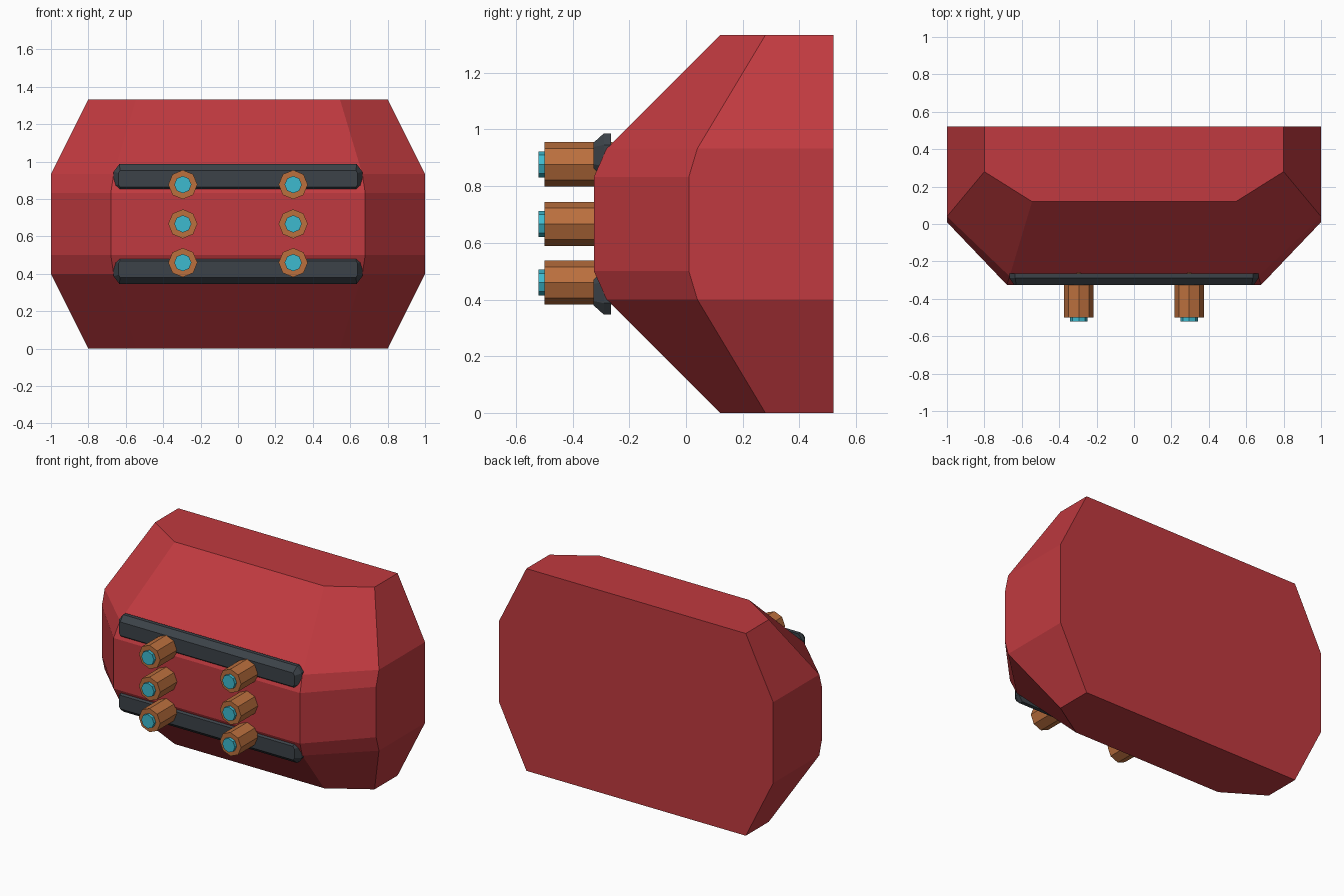
import bpy, math

cube = bpy.data.objects.get("Cube")
if cube:
    bpy.data.objects.remove(cube)


def material(name, rgb):
    mat = bpy.data.materials.new(name)
    mat.use_nodes = True
    mat.diffuse_color = (*rgb, 1)
    mat.node_tree.nodes["Principled BSDF"].inputs["Base Color"].default_value = (*rgb, 1)
    return mat


RED = material("red shell", (0.53, 0.042, 0.05))
GREY = material("dark grey trim", (0.045, 0.055, 0.066))
COPPER = material("copper", (0.5, 0.16, 0.048))
TEAL = material("teal", (0.047, 0.49, 0.62))


def loft(name, rings, mat):
    """Skin matching rings of points and cap both ends."""
    n = len(rings[0])
    verts = [p for ring in rings for p in ring]
    faces = [tuple(range(n))[::-1], tuple(range(len(verts) - n, len(verts)))]
    for r in range(len(rings) - 1):
        for i in range(n):
            j = (i + 1) % n
            faces.append((r * n + i, r * n + j, (r + 1) * n + j, (r + 1) * n + i))
    mesh = bpy.data.meshes.new(name)
    mesh.from_pydata(verts, [], faces)
    mesh.materials.append(mat)
    obj = bpy.data.objects.new(name, mesh)
    bpy.context.collection.objects.link(obj)
    return obj


# Shell: z, side half width, side front y, nose half width, nose y
BACK = 0.52
levels = [(0, 0.8, 0.28, 0.545, 0.12), (0.4, 1, 0.04, 0.665, -0.28),
          (0.5, 1, 0.01, 0.68, -0.325)]
levels += [(1.333 - z, *rest) for z, *rest in reversed(levels)]
rings = []
for z, w, side_y, nose, nose_y in levels:
    half = [(nose, nose_y), (w, side_y), (w, BACK)]
    rings.append([(x, y, z) for x, y in half] + [(-x, y, z) for x, y in reversed(half)])
loft("shell", rings, RED)


# Trim bars: chamfered plates with a sloped front rim
def bar_ring(y, half_x, half_z, cut_x, cut_z, centre):
    quarter = [(half_x, half_z - cut_z), (half_x - cut_x, half_z)]
    top = quarter + [(-x, z) for x, z in reversed(quarter)]
    outline = top + [(-x, -z) for x, z in top]
    return [(x, y, centre + z) for x, z in reversed(outline)]


for name, centre in (("upper_trim_bar", 0.908), ("lower_trim_bar", 0.425)):
    loft(name, [bar_ring(-0.265, 0.665, 0.078, 0.03, 0.04, centre),
                bar_ring(-0.29, 0.665, 0.078, 0.03, 0.04, centre),
                bar_ring(-0.327, 0.64, 0.045, 0.01, 0.015, centre)][::-1], GREY)


# Nozzles: eight-sided barrels with glowing tips
def barrel(name, x, z, radius, front, back, mat):
    bpy.ops.mesh.primitive_cylinder_add(
        vertices=8, radius=radius, depth=back - front,
        location=(x, (front + back) / 2, z), rotation=(math.pi / 2, 0, 0))
    obj = bpy.context.object
    obj.name = name
    obj.data.materials.append(mat)


for side, x in (("left", 0.295), ("right", -0.295)):
    for row, z in (("upper", 0.877), ("middle", 0.667), ("lower", 0.46)):
        barrel(f"{side}_{row}_barrel", x, z, 0.078, -0.5, -0.26, COPPER)
        barrel(f"{side}_{row}_tip", x, z, 0.046, -0.52, -0.48, TEAL)
